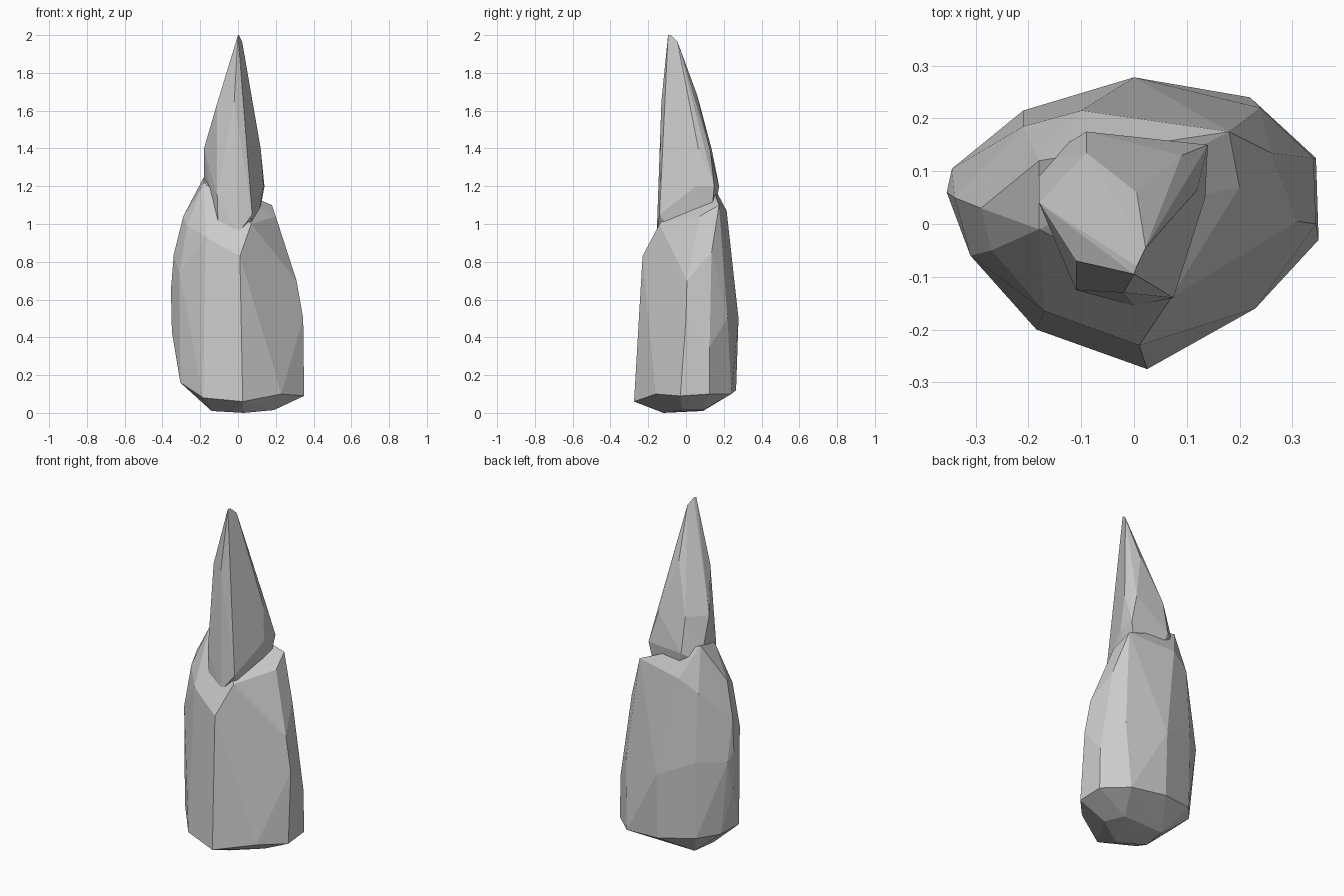
import bpy
import bmesh


def hull(name, points):
    """Flat-faceted convex chunk of rock around the given corner points."""
    bm = bmesh.new()
    for p in points:
        bm.verts.new(p)
    res = bmesh.ops.convex_hull(bm, input=bm.verts[:])
    junk = {g for g in res["geom_interior"] + res["geom_unused"]
            if isinstance(g, bmesh.types.BMVert)}
    bmesh.ops.delete(bm, geom=list(junk), context='VERTS')
    bmesh.ops.dissolve_limit(bm, angle_limit=0.06, verts=bm.verts[:], edges=bm.edges[:])
    bmesh.ops.recalc_face_normals(bm, faces=bm.faces[:])
    me = bpy.data.meshes.new(name)
    bm.to_mesh(me)
    bm.free()
    ob = bpy.data.objects.new(name, me)
    bpy.context.collection.objects.link(ob)
    return ob


# Underside and lower rim of the rock
foot = [(-0.14, -0.06, 0.01), (-0.12, 0.09, 0.01), (-0.04, -0.13, 0.01),
        (0.03, -0.12, 0.0), (0.19, -0.02, 0.015), (0.14, 0.09, 0.015)]
rim = [(-0.305, -0.06, 0.16), (-0.185, -0.20, 0.08), (0.025, -0.275, 0.06),
       (0.23, -0.16, 0.10), (0.35, -0.03, 0.09), (0.345, 0.125, 0.10),
       (0.22, 0.24, 0.10), (0.0, 0.265, 0.12), (-0.21, 0.205, 0.15),
       (-0.30, 0.10, 0.16)]
# Widest band and shoulders
waist = [(-0.35, 0.06, 0.43), (-0.355, 0.06, 0.65), (-0.345, 0.105, 0.60),
         (-0.31, -0.06, 0.74), (0.345, 0.0, 0.50), (0.34, 0.125, 0.35),
         (0.24, 0.22, 0.50), (0.0, 0.278, 0.50), (-0.21, 0.215, 0.60)]
shoulder = [(-0.34, 0.05, 0.84), (-0.17, -0.165, 0.93), (0.01, -0.23, 0.83),
            (0.31, 0.005, 0.70), (0.26, 0.135, 0.85), (0.18, 0.175, 1.10),
            (0.20, 0.07, 1.04), (-0.06, 0.25, 0.80), (-0.10, 0.215, 1.07),
            (-0.21, 0.185, 1.0), (-0.29, 0.03, 1.04), (-0.27, -0.05, 0.99),
            (0.07, -0.14, 1.0), (-0.18, -0.01, 1.22), (-0.18, 0.12, 1.25)]
body = hull("rock_body", foot + rim + waist + shoulder)

# Tapering peak growing out of the body
peak = hull("rock_peak", [
    (0.0, -0.095, 2.0), (0.005, -0.08, 2.0), (0.022, -0.045, 1.965),
    (0.005, 0.06, 1.68), (-0.11, -0.07, 1.64), (-0.02, -0.13, 1.65),
    (0.12, 0.065, 1.40), (0.09, 0.13, 1.38), (-0.09, 0.135, 1.40),
    (-0.18, 0.04, 1.40), (-0.11, -0.125, 1.15), (0.075, -0.14, 1.05),
    (-0.18, 0.12, 1.15), (0.14, 0.15, 1.20), (-0.09, 0.175, 1.20),
    (0.0, -0.155, 0.95), (-0.10, -0.12, 0.8), (0.05, 0.10, 0.7),
    (0.135, 0.05, 1.2)])

# Fuse both chunks into one rock
mod = body.modifiers.new("fuse_peak", 'BOOLEAN')
mod.operation = 'UNION'
mod.solver = 'EXACT'
mod.object = peak
bpy.context.view_layer.objects.active = body
body.select_set(True)
bpy.ops.object.modifier_apply(modifier=mod.name)
bpy.data.objects.remove(peak, do_unlink=True)
body.name = "rock_spire"
